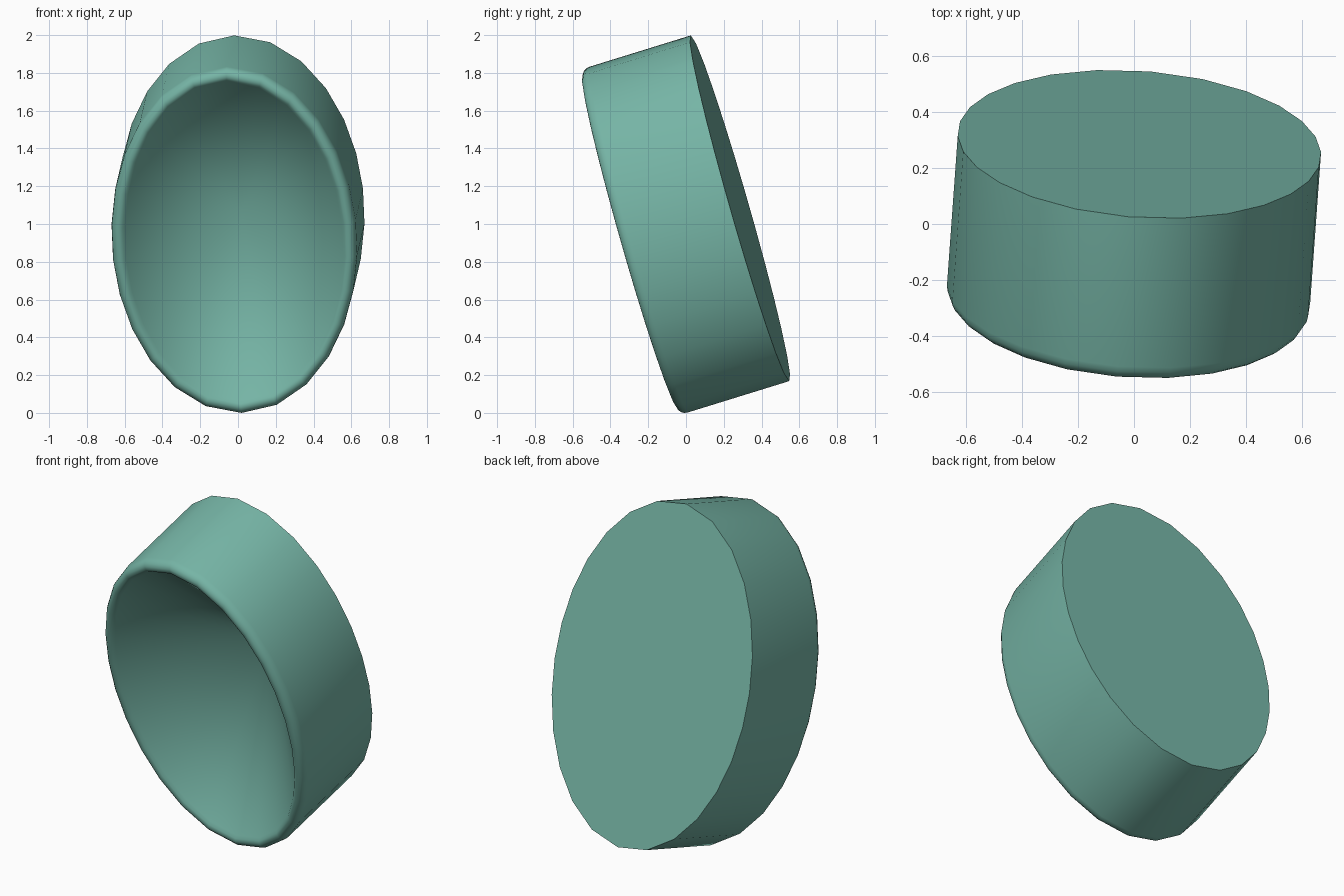
import bpy, bmesh, math
from mathutils import Vector

if "Cube" in bpy.data.objects:
    bpy.data.objects.remove(bpy.data.objects["Cube"])

SIDES = 26
A, B = 0.652, 0.952                      # ellipse half width and half height
YAW, TILT, ROLL = 0.08, math.radians(16), 0.02

# Tilted frame of the oval and the sweep from front centre to back centre
n = Vector((math.sin(YAW) * math.cos(TILT), math.cos(YAW) * math.cos(TILT), math.sin(TILT)))
r0 = Vector((math.cos(YAW), -math.sin(YAW), 0))
u0 = r0.cross(n)
right = r0 + u0 * ROLL
up = u0 - r0 * ROLL
front = Vector((-0.022, -0.287, 0.91))
sweep = Vector((0.042, 0.582, 0.18))


def even_angles(count, steps=7200):
    """Angles that space points evenly along the oval outline."""
    lengths = [0.0]
    for i in range(steps):
        t = 2 * math.pi * (i + 0.5) / steps
        lengths.append(lengths[-1] + math.hypot(A * math.cos(t), B * math.sin(t)))
    out, j = [], 0
    for k in range(count):
        while lengths[j] < lengths[-1] * k / count:
            j += 1
        out.append(2 * math.pi * j / steps)
    return out


ANGLES = even_angles(SIDES)
bm = bmesh.new()


def ring(w, s):
    """Oval ring inset by w, at depth s (0 front, 1 back)."""
    c = front + sweep * s
    return [bm.verts.new(c + right * ((A - w) * math.sin(t)) + up * ((B - w) * math.cos(t))) for t in ANGLES]


# Outer wall, rounded lip, start of the hollow
rings = [ring(0, 1.0)]
for i in range(7):
    q = math.pi * 0.8 * i / 6
    rings.append(ring(0.04 * (1 - math.cos(q)), 0.08 * (1 - math.sin(q))))

for p, q in zip(rings, rings[1:]):
    for i in range(SIDES):
        j = (i + 1) % SIDES
        bm.faces.new((p[i], p[j], q[j], q[i]))

# Cone-shaped hollow and flat back
for loop, s in ((rings[-1], 0.97), (rings[0], 1.0)):
    tip = bm.verts.new(front + sweep * s)
    for i in range(SIDES):
        bm.faces.new((loop[i], loop[(i + 1) % SIDES], tip))
bmesh.ops.recalc_face_normals(bm, faces=bm.faces)

# Stand on the ground, centred
for axis in range(3):
    vals = [v.co[axis] for v in bm.verts]
    shift = min(vals) if axis == 2 else (min(vals) + max(vals)) / 2
    for v in bm.verts:
        v.co[axis] -= shift

mesh = bpy.data.meshes.new("oval_cup")
bm.to_mesh(mesh)
bm.free()
cup = bpy.data.objects.new("oval_cup", mesh)
bpy.context.collection.objects.link(cup)

mat = bpy.data.materials.new("teal")
mat.diffuse_color = (0.18, 0.46, 0.38, 1)
mat.use_nodes = True
mat.node_tree.nodes["Principled BSDF"].inputs["Base Color"].default_value = mat.diffuse_color
mesh.materials.append(mat)

bpy.context.view_layer.objects.active = cup
cup.select_set(True)
bpy.ops.object.shade_smooth_by_angle(angle=math.radians(50))
